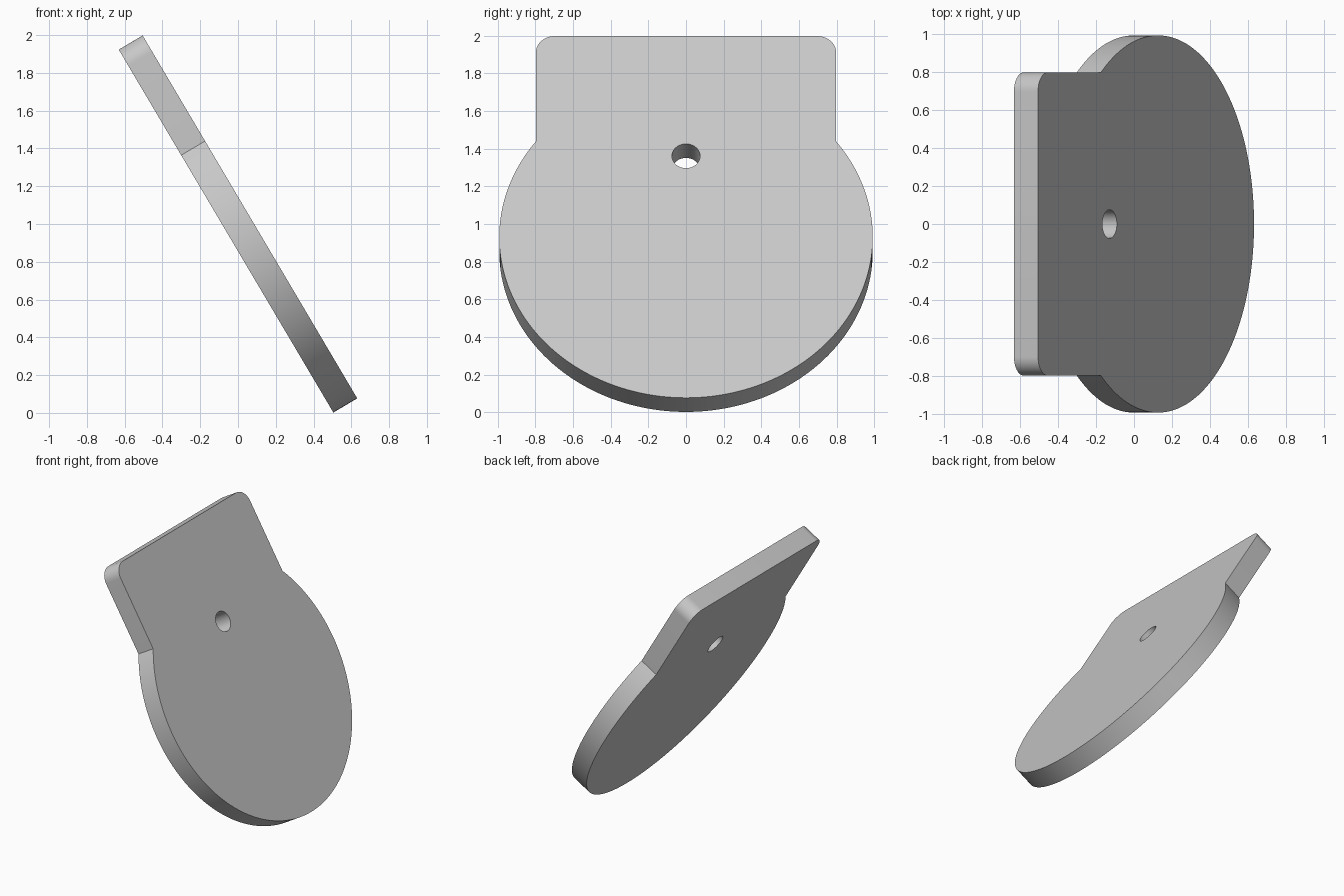
import bpy
import bmesh
from math import sin, cos, pi, asin, sqrt, radians
from mathutils import Matrix, Vector

cube = bpy.data.objects.get("Cube")
if cube:
    bpy.data.objects.remove(cube, do_unlink=True)

RADIUS, HALF_WIDTH, TOP = 0.992, 0.797, 1.24
CORNER, THICK = 0.1, 0.147
HOLE_Y, HOLE_R = 0.5, 0.075
TILT = radians(30.6)


def arc(cx, cy, r, start, end, steps):
    angles = [start + (end - start) * i / steps for i in range(steps + 1)]
    return [(cx + r * cos(a), cy + r * sin(a)) for a in angles]


# Outline: round disc joined to a square tab with rounded corners
join = asin(sqrt(RADIUS ** 2 - HALF_WIDTH ** 2) / RADIUS)
cx, cy = HALF_WIDTH - CORNER, TOP - CORNER
outline = arc(0, 0, RADIUS, -pi - join, join, 128)
outline += arc(cx, cy, CORNER, 0, pi / 2, 12)
outline += arc(-cx, cy, CORNER, pi / 2, pi, 12)
hole = arc(0, HOLE_Y, HOLE_R, 0, 2 * pi, 48)[:-1]

# Filled flat profile, extruded to the plate thickness
curve = bpy.data.curves.new("plate_profile", "CURVE")
curve.dimensions = "2D"
curve.fill_mode = "BOTH"
curve.extrude = THICK / 2
for loop in (outline, hole):
    spline = curve.splines.new("POLY")
    spline.points.add(len(loop) - 1)
    for point, (x, y) in zip(spline.points, loop):
        point.co = (x, y, 0, 1)
    spline.use_cyclic_u = True

plate = bpy.data.objects.new("tilted_plate", curve)
bpy.context.collection.objects.link(plate)
bpy.ops.object.select_all(action="DESELECT")
plate.select_set(True)
bpy.context.view_layer.objects.active = plate
bpy.ops.object.convert(target="MESH")
plate = bpy.context.object

# Lean the plate back and weld its seams
up = Vector((-sin(TILT), 0, cos(TILT)))
normal = Vector((cos(TILT), 0, sin(TILT)))
lean = Matrix((Vector((0, 1, 0)), up, normal)).transposed().to_4x4()
centre = Vector((0, 0, 1)) - up * (TOP - RADIUS) / 2
bm = bmesh.new()
bm.from_mesh(plate.data)
bmesh.ops.remove_doubles(bm, verts=bm.verts, dist=0.0001)
bmesh.ops.recalc_face_normals(bm, faces=bm.faces)
bm.transform(Matrix.Translation(centre) @ lean)
bm.to_mesh(plate.data)
bm.free()

# Plain grey material
grey = bpy.data.materials.new("light_grey")
grey.use_nodes = True
colour = (0.58, 0.58, 0.58, 1)
grey.diffuse_color = colour
grey.node_tree.nodes["Principled BSDF"].inputs["Base Color"].default_value = colour
plate.data.materials.clear()
plate.data.materials.append(grey)
bpy.ops.object.shade_smooth_by_angle(angle=radians(30))
